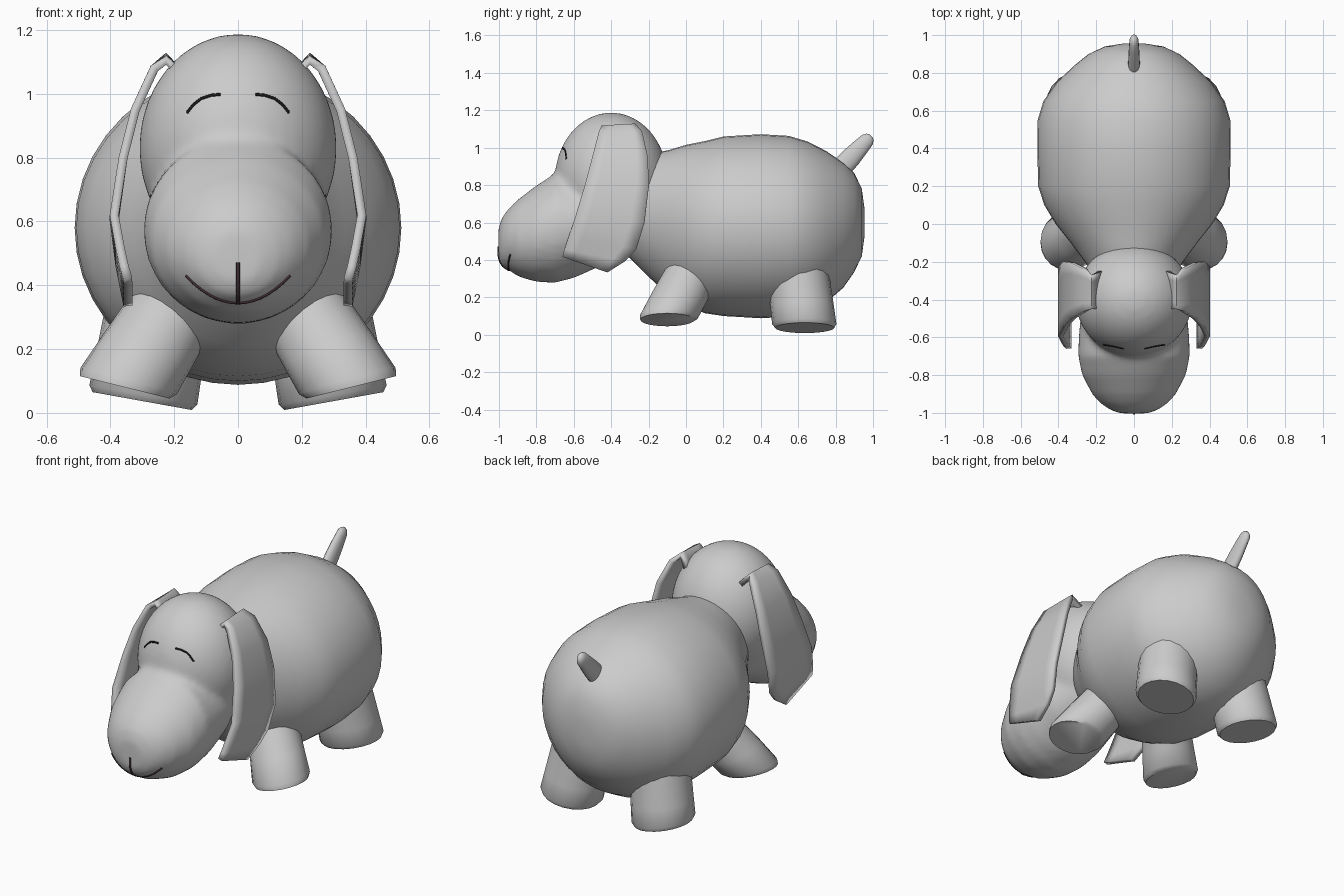
import bpy, bmesh, math
from mathutils import Vector, Matrix
from mathutils.bvhtree import BVHTree

if "Cube" in bpy.data.objects:
    bpy.data.objects.remove(bpy.data.objects["Cube"])


def add_loft(bm, rings, n=32):
    """Skin a row of elliptical rings (centre, u axis, v axis) and cap both ends."""
    rows = []
    for c, u, v in rings:
        c, u, v = Vector(c), Vector(u), Vector(v)
        rows.append([bm.verts.new(c + u * math.cos(2 * math.pi * i / n) + v * math.sin(2 * math.pi * i / n))
                     for i in range(n)])
    for a, b in zip(rows, rows[1:]):
        for i in range(n):
            j = (i + 1) % n
            bm.faces.new((a[i], a[j], b[j], b[i]))
    bm.faces.new(rows[0][::-1])
    bm.faces.new(rows[-1])


def finish(bm, name, angle=40):
    bmesh.ops.recalc_face_normals(bm, faces=bm.faces)
    me = bpy.data.meshes.new(name)
    bm.to_mesh(me)
    bm.free()
    ob = bpy.data.objects.new(name, me)
    bpy.context.collection.objects.link(ob)
    bpy.ops.object.select_all(action='DESELECT')
    ob.select_set(True)
    bpy.context.view_layer.objects.active = ob
    bpy.ops.object.shade_smooth_by_angle(angle=math.radians(angle))
    return ob


def y_rings(table):
    return [((0, y, z), (rx, 0, 0), (0, 0, rz)) for y, z, rx, rz in table]


def colour(name, rgb):
    m = bpy.data.materials.new(name)
    m.diffuse_color = (*rgb, 1)
    m.use_nodes = True
    m.node_tree.nodes["Principled BSDF"].inputs["Base Color"].default_value = m.diffuse_color
    return m


# Body: y, centre z, half width, half height
bm = bmesh.new()
add_loft(bm, y_rings([
    (-.36, .66, .12, .18), (-.30, .66, .20, .25), (-.2, .64, .26, .33), (-.1, .60, .335, .385),
    (0, .585, .415, .43), (.1, .575, .475, .46), (.2, .58, .507, .48), (.4, .58, .512, .492),
    (.55, .58, .51, .483), (.65, .575, .48, .458), (.75, .577, .41, .405), (.84, .585, .315, .335),
    (.9, .6, .24, .265), (.94, .6, .155, .18), (.955, .6, .06, .07)]), 40)
body = finish(bm, "body", 60)

# Head: cranium and muzzle blended into one skin
bm = bmesh.new()
bmesh.ops.create_uvsphere(bm, u_segments=40, v_segments=24, radius=1,
                          matrix=Matrix.Translation((0, -.4, .83)) @ Matrix.Diagonal((.31, .302, .358, 1)))
add_loft(bm, y_rings([
    (-1.003, .49, .07, .08), (-.985, .495, .125, .13), (-.95, .51, .178, .163), (-.9, .517, .222, .205),
    (-.8, .54, .275, .258), (-.7, .57, .296, .292), (-.6, .58, .293, .277),
    (-.45, .62, .28, .25), (-.3, .65, .2, .2)]), 40)
head = finish(bm, "head", 60)
rem = head.modifiers.new("blend", 'REMESH')
rem.mode = 'VOXEL'
rem.voxel_size = .02
rem.use_smooth_shade = True
smo = head.modifiers.new("smooth", 'SMOOTH')
smo.factor = .5
smo.iterations = 6

# Ears: x, front y, front z, back y, back z for each row from root to tip
bm = bmesh.new()
rows = []
cols = 6
for x, yf, zf, yb, zb in [
        (.18, -.45, 1.06, -.25, 1.06), (.225, -.45, 1.105, -.27, 1.115), (.262, -.465, 1.08, -.235, 1.08),
        (.322, -.50, .95, -.205, .95), (.36, -.54, .80, -.198, .80), (.388, -.595, .62, -.222, .60),
        (.37, -.63, .52, -.265, .46), (.357, -.65, .46, -.325, .395), (.345, -.66, .42, -.42, .335)]:
    rows.append([bm.verts.new((x, yf + (yb - yf) * i / (cols - 1), zf + (zb - zf) * i / (cols - 1)))
                 for i in range(cols)])
for a, b in zip(rows, rows[1:]):
    for i in range(cols - 1):
        bm.faces.new((a[i], a[i + 1], b[i + 1], b[i]))
ear = finish(bm, "ears", 50)
sol = ear.modifiers.new("thickness", 'SOLIDIFY')
sol.thickness = .028
sol.offset = 0
ear.modifiers.new("mirror", 'MIRROR')


# Legs: stubby tapered cylinders with a tilted sole and rounded rim
def legs(name, foot, top, r_foot, r_top, tilt):
    foot, top = Vector(foot), Vector(top)
    axis = (top - foot).normalized()
    n_foot = Vector((-tilt, 0, 1)).normalized()
    rings = []
    for t, k in ((0, .92), (.07, 1), (.4, None), (1, None)):
        r = r_foot * k if k else r_foot + (r_top - r_foot) * t
        n = n_foot.lerp(axis, t).normalized()
        u = Vector((0, 1, 0)).cross(n).normalized()
        rings.append((foot.lerp(top, t), u * r, n.cross(u) * r))
    bm = bmesh.new()
    add_loft(bm, rings, 20)
    ob = finish(bm, name)
    ob.modifiers.new("mirror", 'MIRROR')


legs("front_legs", (.355, -.10, .08), (.18, .05, .36), .157, .135, .25)
legs("rear_legs", (.30, .635, .037), (.25, .60, .32), .172, .165, .18)

# Tail
bm = bmesh.new()
d = Vector((0, .68, .73)).normalized()
side = Vector((0, d.z, -d.y))
base = Vector((0, .80, .86))
add_loft(bm, [(base + d * t, (rx, 0, 0), side * rv) for t, rx, rv in
              [(0, .032, .058), (.12, .03, .054), (.2, .027, .045), (.25, .024, .038),
               (.27, .017, .026), (.278, .007, .011)]], 16)
finish(bm, "tail", 60)

# Facial lines drawn on the head surface
tree = BVHTree.FromObject(head, bpy.context.evaluated_depsgraph_get())


def line(name, pts, mat, r):
    cu = bpy.data.curves.new(name, 'CURVE')
    cu.dimensions = '3D'
    cu.bevel_depth = r
    cu.bevel_resolution = 2
    cu.use_fill_caps = True
    sp = cu.splines.new('POLY')
    sp.points.add(len(pts) - 1)
    for p, (x, z) in zip(sp.points, pts):
        hit = tree.ray_cast(Vector((x, -2, z)), Vector((0, 1, 0)))[0]
        p.co = (x, hit.y, z, 1) if hit else (x, -.9, z, 1)
    ob = bpy.data.objects.new(name, cu)
    bpy.context.collection.objects.link(ob)
    cu.materials.append(mat)


black = colour("black", (.01, .01, .01))
brown = colour("dark_brown", (.05, .025, .03))
for s, nm in ((-1, "right_eye"), (1, "left_eye")):
    line(nm, [(s * x, z) for x, z in
              [(.055, .998), (.085, .995), (.115, .985), (.14, .965), (.16, .94)]], black, .005)
line("mouth", [(.0163 * i, .345 + .085 * (i / 10) ** 2) for i in range(-10, 11)], brown, .005)
line("mouth_crease", [(0, .472 - .021 * i) for i in range(7)], brown, .006)
